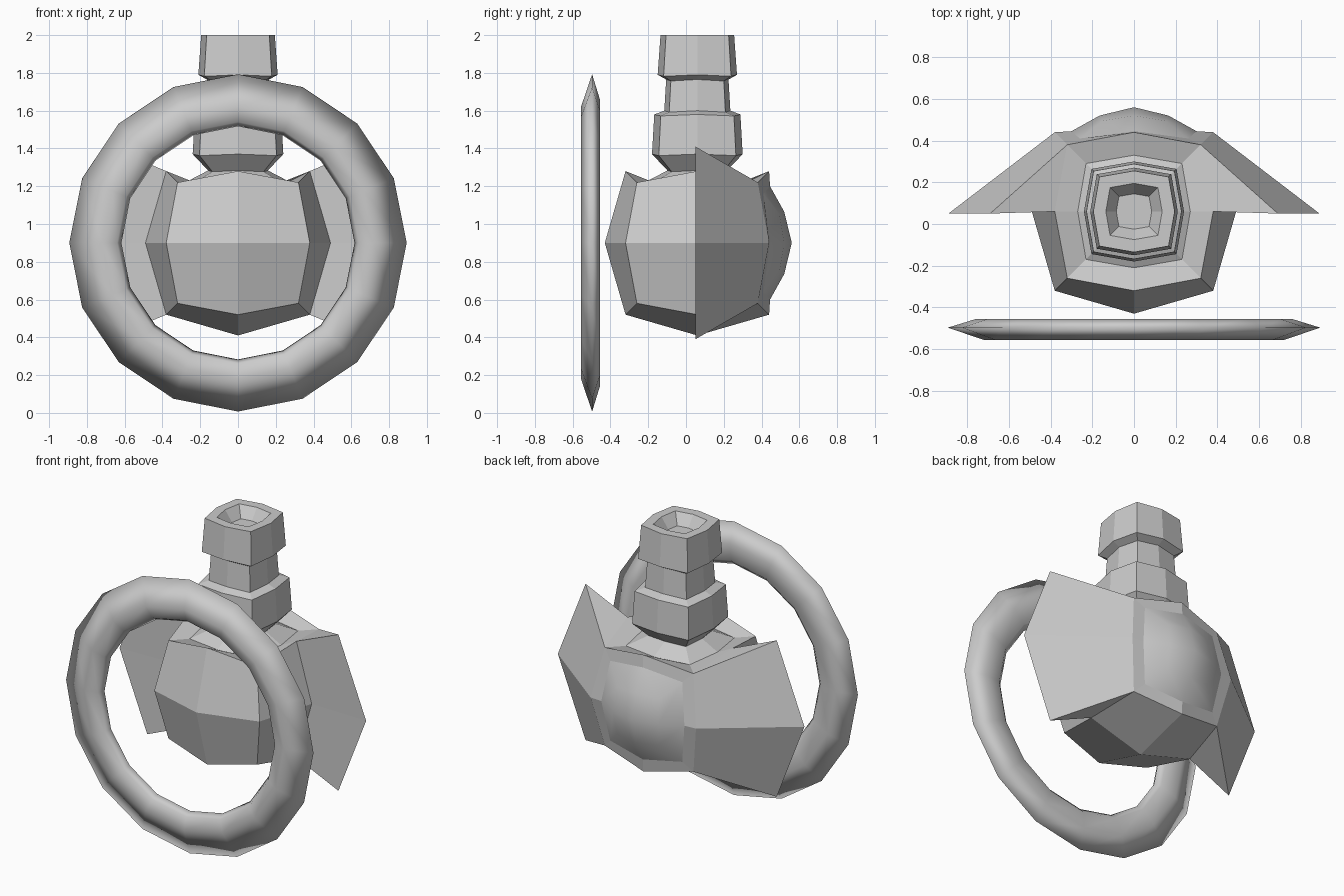
import bpy, bmesh, math
from mathutils import Vector

if "Cube" in bpy.data.objects:
    bpy.data.objects.remove(bpy.data.objects["Cube"])

grey = bpy.data.materials.new("plain_grey")
grey.diffuse_color = (0.6, 0.6, 0.6, 1)
grey.use_nodes = True
grey.node_tree.nodes["Principled BSDF"].inputs["Base Color"].default_value = grey.diffuse_color

CY, CZ = 0.06, 0.9          # body centre


def squarish(mid, corner):
    """Eight points of a square with bulged sides, starting at +x."""
    m, c = mid, corner
    return [(m, 0), (c, c), (0, m), (-c, c), (-m, 0), (-c, -c), (0, -m), (c, -c)]


def flat_ring(bm, mid, corner, z_mid, z_corner):
    return [bm.verts.new((x, y + CY, z_corner if i % 2 else z_mid))
            for i, (x, y) in enumerate(squarish(mid, corner))]


def back_ring(bm, mid, corner, y_mid, y_corner):
    return [bm.verts.new((x, y_corner if i % 2 else y_mid, z + CZ))
            for i, (x, z) in enumerate(squarish(mid, corner))]


def bridge(bm, a, b, skip=(), smooth=False):
    n = len(a)
    for k in range(n):
        if k not in skip:
            f = bm.faces.new((a[k], a[(k + 1) % n], b[(k + 1) % n], b[k]))
            f.smooth = smooth


def fan(bm, ring, tip, smooth=False):
    # quads from each corner to the centre
    for k in range(0, 8, 2):
        f = bm.faces.new((ring[k], ring[k + 1], ring[(k + 2) % 8], tip))
        f.smooth = smooth


def finish(bm, name):
    bmesh.ops.remove_doubles(bm, verts=bm.verts, dist=0.0005)
    bmesh.ops.recalc_face_normals(bm, faces=bm.faces)
    mesh = bpy.data.meshes.new(name)
    bm.to_mesh(mesh)
    bm.free()
    mesh.materials.append(grey)
    obj = bpy.data.objects.new(name, mesh)
    bpy.context.collection.objects.link(obj)
    return obj


# Body: rounded block, open at the back and the rear half of the sides
bm = bmesh.new()
bottom = flat_ring(bm, 0.38, 0.32, CZ - 0.38, CZ - 0.32)
middle = flat_ring(bm, 0.49, 0.38, CZ, CZ)
top = flat_ring(bm, 0.38, 0.32, CZ + 0.38, CZ + 0.32)
groove = flat_ring(bm, 0.27, 0.23, 1.225, 1.22)
collar = flat_ring(bm, 0.155, 0.13, 1.285, 1.28)
fan(bm, bottom, bm.verts.new((0, CY, CZ - 0.49)))
bridge(bm, bottom, middle, skip=range(4))
bridge(bm, middle, top, skip=range(4))
bridge(bm, top, groove)
bridge(bm, groove, collar)
bm.faces.new(collar)

# Back: flat border around a smooth dome
rim = back_ring(bm, 0.38, 0.32, CY + 0.38, CY + 0.32)
inset = back_ring(bm, 0.30, 0.26, 0.445, 0.41)
dome = back_ring(bm, 0.165, 0.15, 0.52, 0.495)
bridge(bm, rim, inset)
bridge(bm, inset, dome, smooth=True)
fan(bm, dome, bm.verts.new((0, 0.56, CZ)), smooth=True)

# Wings: wedges swept out from the rear half of each side
for s in (-1, 1):
    side = [(0.38, CY, 0.52), (0.49, CY, 0.9), (0.38, CY, 1.28)]
    tip = [(0.69, 0.05, 0.39), (0.89, 0.05, 0.9), (0.69, 0.05, 1.41)]
    rear = [(0.32, 0.38, 0.58), (0.38, 0.44, 0.9), (0.32, 0.38, 1.22)]
    side, tip, rear = [[bm.verts.new((s * x, y, z)) for x, y, z in col]
                       for col in (side, tip, rear)]
    for i in (0, 1):
        bm.faces.new((side[i], tip[i], tip[i + 1], side[i + 1]))
        bm.faces.new((tip[i], rear[i], rear[i + 1], tip[i + 1]))
    for i in (0, 2):
        bm.faces.new((side[i], tip[i], rear[i]))
finish(bm, "winged_body")

# Neck: stacked collars with a recessed top
bm = bmesh.new()
profile = [(0.155, 1.28), (0.24, 1.37), (0.228, 1.58), (0.175, 1.60),
           (0.165, 1.765), (0.21, 1.79), (0.195, 2.0), (0.135, 2.0), (0.085, 1.93)]
rings = [flat_ring(bm, r, r * 0.85, z, z if z > 1.9 else z - 0.008) for r, z in profile]
for a, b in zip(rings, rings[1:]):
    bridge(bm, a, b)
bm.faces.new(rings[0])
bm.faces.new(rings[-1])
finish(bm, "neck")

# Ring: sixteen-sided hoop standing in front of the body
bm = bmesh.new()
section = [(0.893, -0.497), (0.72, -0.556), (0.64, -0.535),
           (0.617, -0.495), (0.65, -0.465), (0.76, -0.456)]
N = 16
loops = []
for k in range(N):
    a = 2 * math.pi * k / N
    loops.append([bm.verts.new((r * math.cos(a), y, CZ + r * math.sin(a))) for r, y in section])
for k in range(N):
    bridge(bm, loops[k], loops[(k + 1) % N], smooth=True)
finish(bm, "front_hoop")
